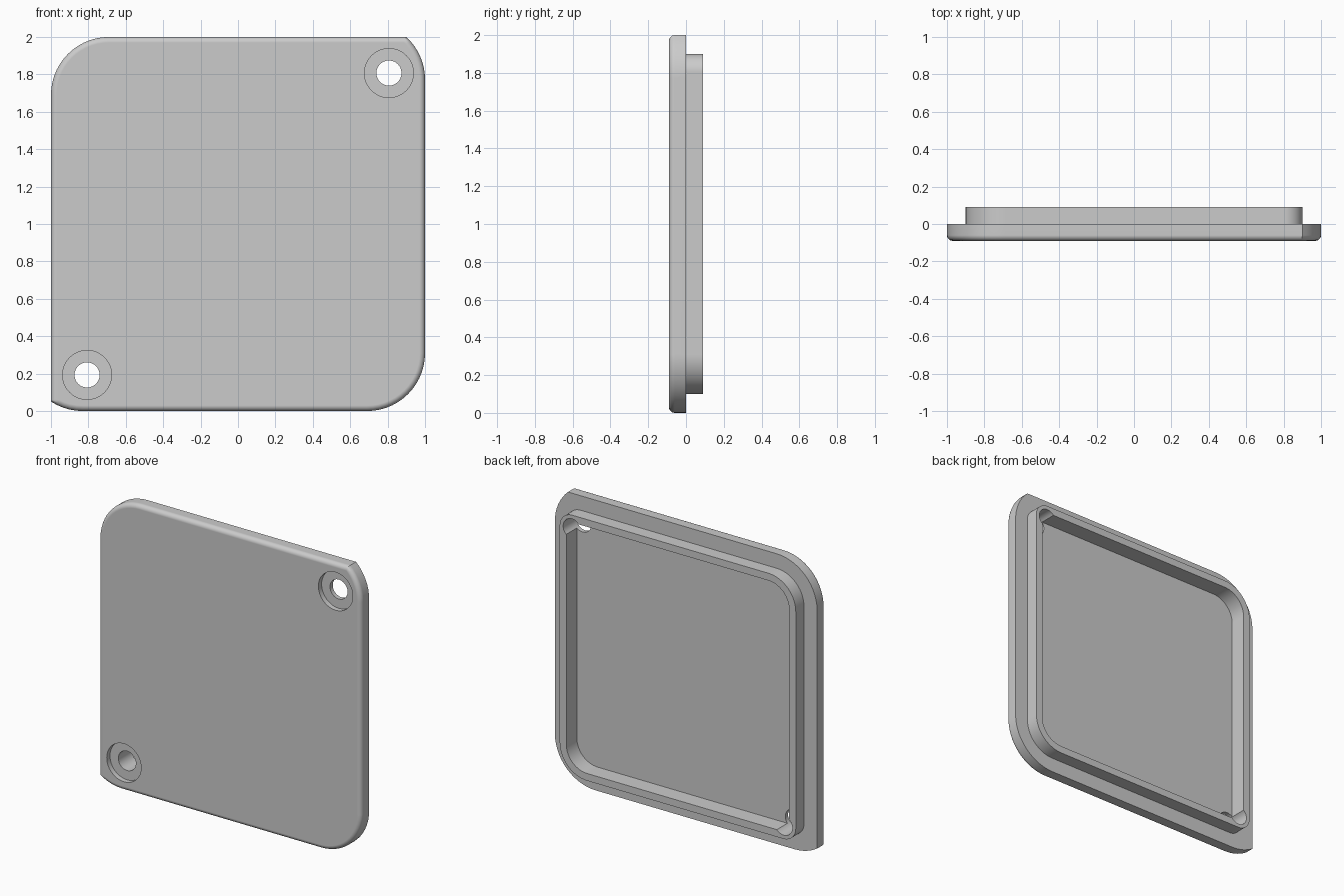
import bpy, bmesh
from math import sin, cos, radians, acos, degrees

if "Cube" in bpy.data.objects:
    bpy.data.objects.remove(bpy.data.objects["Cube"])

grey = bpy.data.materials.new("plain grey")
grey.use_nodes = True
COLOUR = (0.6, 0.6, 0.6, 1)
grey.diffuse_color = COLOUR
grey.node_tree.nodes["Principled BSDF"].inputs["Base Color"].default_value = COLOUR


def arc(cx, cz, r, start, end, steps=14):
    angles = [radians(start + (end - start) * i / steps) for i in range(steps + 1)]
    return [(cx + r * cos(a), cz + r * sin(a)) for a in angles]


def rounded_square(half, large, small):
    """Large corners on one diagonal, small ones on the screw diagonal."""
    pts = []
    for i, (sx, sz) in enumerate([(1, 1), (-1, 1), (-1, -1), (1, -1)]):
        r = large if i % 2 else small
        pts += arc(sx * (half - r), 1 + sz * (half - r), r, 90 * i, 90 * i + 90)
    return pts


def prism(name, pts, front, back, fillet=0):
    """Closed solid with a counter-clockwise x-z outline, from y=front to y=back."""
    bm = bmesh.new()
    near = [bm.verts.new((x, front, z)) for x, z in pts]
    far = [bm.verts.new((x, back, z)) for x, z in pts]
    cap = bm.faces.new(near)
    bm.faces.new(far[::-1])
    for i in range(len(pts)):
        bm.faces.new((near[i], near[i - 1], far[i - 1], far[i]))
    bmesh.ops.recalc_face_normals(bm, faces=bm.faces[:])
    if fillet:
        bmesh.ops.bevel(bm, geom=cap.edges[:], offset=fillet, segments=5,
                        profile=0.5, affect='EDGES')
    mesh = bpy.data.meshes.new(name)
    bm.to_mesh(mesh)
    bm.free()
    obj = bpy.data.objects.new(name, mesh)
    bpy.context.collection.objects.link(obj)
    mesh.materials.append(grey)
    return obj


def combine(target, tool, operation):
    mod = target.modifiers.new(operation.title(), 'BOOLEAN')
    mod.operation, mod.object, mod.solver = operation, tool, 'EXACT'
    bpy.context.view_layer.objects.active = target
    bpy.ops.object.modifier_apply(modifier=mod.name)
    bpy.data.objects.remove(tool)


# Cover plate: two full round corners and two clipped ones
R = 0.31
clip_top = degrees(acos(0.21 / R))
clip_bottom = 180 + degrees(acos(0.17 / R))
outline = (arc(0.69, 1.772, R, 0, clip_top, 8)
           + arc(-0.69, 1.69, R, 90, 180)
           + arc(-0.83, R, R, clip_bottom, 270, 5)
           + arc(0.69, R, R, 270, 360))
cover = prism("cover_plate", outline, -0.09, 0, fillet=0.03)

# Raised locating rim and its pocket at the back
combine(cover, prism("rim", rounded_square(0.9, 0.21, 0.095), -0.04, 0.09), 'UNION')
combine(cover, prism("pocket", rounded_square(0.85, 0.16, 0.045), -0.025, 0.2), 'DIFFERENCE')

# Counterbored screw holes in opposite corners
for side in (1, -1):
    cx, cz = 0.807 * side, 1 + 0.807 * side
    for radius, back in ((0.067, 0.2), (0.131, -0.055)):
        circle = arc(cx, cz, radius, 0, 360, 48)[:-1]
        combine(cover, prism("hole", circle, -0.2, back), 'DIFFERENCE')

# Smooth fillets with flat main faces
bpy.ops.object.select_all(action='DESELECT')
cover.select_set(True)
bpy.context.view_layer.objects.active = cover
bpy.ops.object.shade_smooth_by_angle(angle=radians(30))
weighted = cover.modifiers.new("Weighted normals", 'WEIGHTED_NORMAL')
weighted.keep_sharp = True
